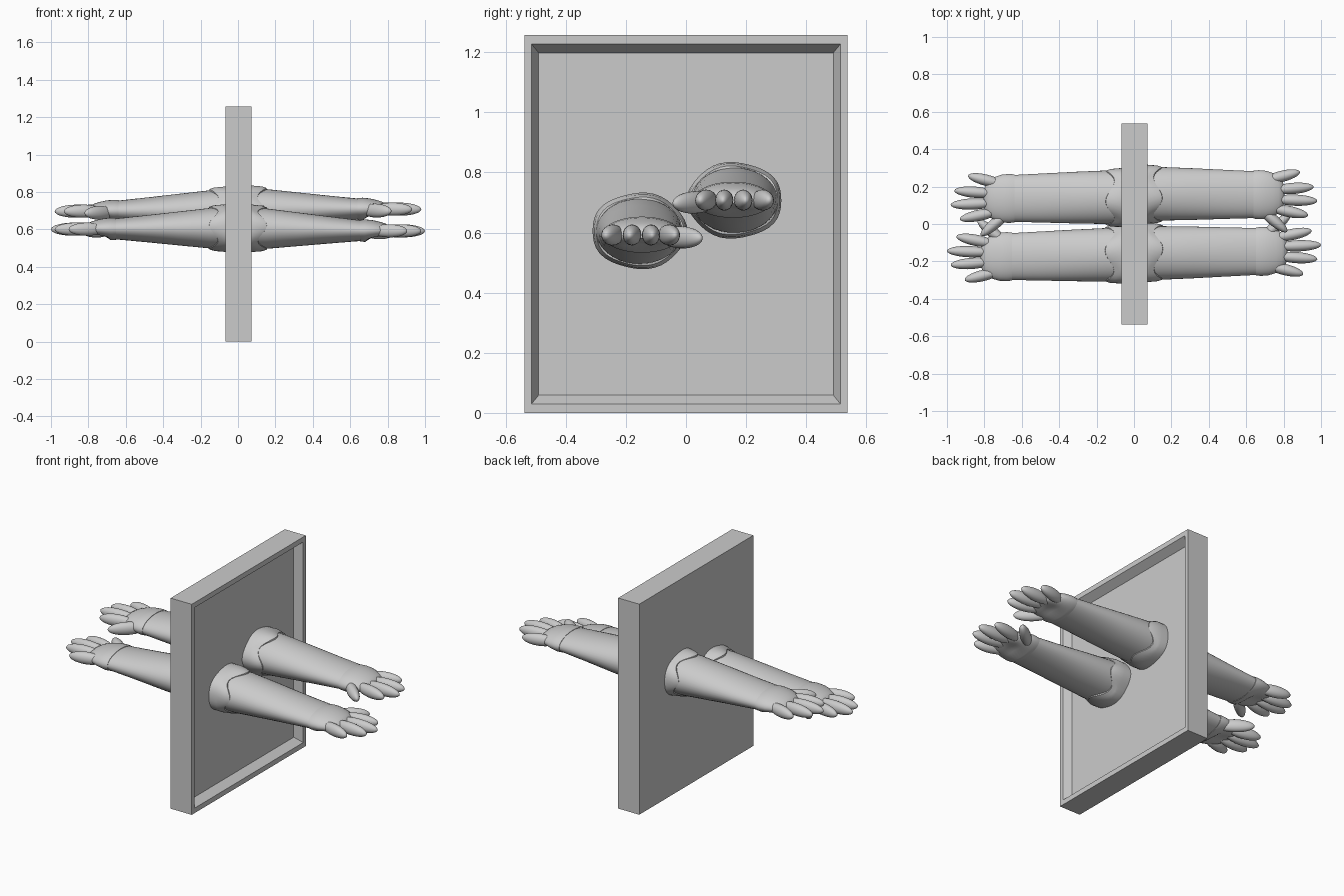
import bpy, bmesh, math
from mathutils import Vector

cube = bpy.data.objects.get("Cube")
if cube:
    bpy.data.objects.remove(cube, do_unlink=True)

grey = bpy.data.materials.new("plain grey")
grey.use_nodes = True
grey.diffuse_color = (0.6, 0.6, 0.6, 1)
grey.node_tree.nodes["Principled BSDF"].inputs["Base Color"].default_value = (0.6, 0.6, 0.6, 1)

SEGMENTS = 40


def finish(bm, name, smooth=True):
    bmesh.ops.recalc_face_normals(bm, faces=bm.faces)
    mesh = bpy.data.meshes.new(name)
    bm.to_mesh(mesh)
    bm.free()
    mesh.materials.append(grey)
    ob = bpy.data.objects.new(name, mesh)
    bpy.context.collection.objects.link(ob)
    if smooth:
        bpy.ops.object.select_all(action='DESELECT')
        ob.select_set(True)
        bpy.context.view_layer.objects.active = ob
        bpy.ops.object.shade_smooth_by_angle(angle=math.radians(50))
    return ob


def bridge(bm, rings):
    """Join successive vertex rings and close both ends."""
    for r, s in zip(rings, rings[1:]):
        for k in range(len(r)):
            n = (k + 1) % len(r)
            bm.faces.new((r[k], r[n], s[n], s[k]))
    bm.faces.new(rings[0])
    bm.faces.new(rings[-1])


def loft(name, sections, place, shape=None):
    """Skin oval sections (along, half width, half height)."""
    bm = bmesh.new()
    rings = []
    for i, (u, a, b) in enumerate(sections):
        ring = []
        for k in range(SEGMENTS):
            t = math.tau * k / SEGMENTS
            p = (u, a * math.cos(t), b * math.sin(t))
            if shape:
                p = shape(i, t, *p)
            ring.append(bm.verts.new(place(*p)))
        rings.append(ring)
    bridge(bm, rings)
    finish(bm, name)


def digit(name, base, tip, radius, height, place):
    """Slim oval from base to tip."""
    base, tip = Vector(base), Vector(tip)
    bm = bmesh.new()
    bmesh.ops.create_uvsphere(bm, u_segments=20, v_segments=14, radius=1)
    axis = (tip - base) / 2
    side = axis.cross(Vector((0, 0, 1))).normalized() * radius
    up = side.cross(axis).normalized() * height
    mid = (base + tip) / 2
    for v in bm.verts:
        c = v.co.copy()
        v.co = place(*(mid + axis * c.z + side * c.x + up * c.y))
    finish(bm, name)


def ruffle(i, t, u, v, w):
    # scalloped free edge of the collar
    if i >= 2:
        u += 0.024 * math.cos(4 * t + 0.6)
    k = 1 + 0.02 * math.cos(5 * t)
    return u, v * k, w * k


def palm(i, t, u, v, w):
    # flatter, hollowed underside
    if w < 0 and 3 <= i <= 6:
        w *= 0.9 - 0.35 * math.sin(t) ** 6
    return u, v, w


def arm(label, side, thumb, y0, y1, z0, z1, reach):
    """Arm reaching out along x; thumb is the y direction of its thumb."""
    def place(u, v, w):
        f = min(max(u / 0.65, 0), 1.2)
        return Vector((side * u * reach, y0 + (y1 - y0) * f + thumb * v,
                       z0 + (z1 - z0) * min(f, 1) + w))

    loft(label + "_collar", [(0, .156, .125), (.07, .158, .127), (.105, .154, .122),
                             (.13, .146, .114), (.134, .132, .098)], place, ruffle)
    loft(label + "_sleeve", [(0, .144, .111), (.15, .143, .108), (.32, .138, .09),
                             (.5, .131, .071), (.66, .125, .055)], place)
    loft(label + "_hand", [(.65, .115, .045), (.652, .128, .058), (.68, .131, .06),
                           (.72, .128, .056), (.76, .116, .047), (.79, .098, .037),
                           (.81, .075, .026), (.82, .04, .012)], place, palm)
    tips = [(.95, .11), (1.0, .033), (.98, -.043), (.905, -.123)]
    bases = [(.74, .068), (.76, .024), (.755, -.026), (.71, -.075)]
    for n, (b, t) in enumerate(zip(bases, tips), 1):
        digit(f"{label}_finger_{n}", (*b, 0), (*t, -.002), .03, .035, place)
    digit(label + "_thumb", (.67, .06, -.006), (.835, .197, -.012), .03, .037, place)


# Framed panel: flat at -x, recessed with a sloped inner edge at +x
def rect(bm, x, side_inset, end_inset):
    y, lo, hi = 0.538 - side_inset, end_inset, 1.257 - end_inset
    return [bm.verts.new((x, *p)) for p in ((-y, lo), (y, lo), (y, hi), (-y, hi))]


bm = bmesh.new()
bridge(bm, [rect(bm, *p) for p in ((-.068, 0, 0), (.071, 0, 0),
                                   (.071, .024, .03), (.025, .048, .059))])
finish(bm, "framed_panel", smooth=False)

# Two arms on each face of the panel, thumbs inward
arm("left_front_arm", 1, 1, -.157, -.147, .607, .593, 1.0)
arm("left_rear_arm", 1, -1, .163, .157, .707, .709, .98)
arm("right_front_arm", -1, 1, -.162, -.174, .607, .602, 1.0)
arm("right_rear_arm", -1, -1, .145, .137, .702, .698, .98)
